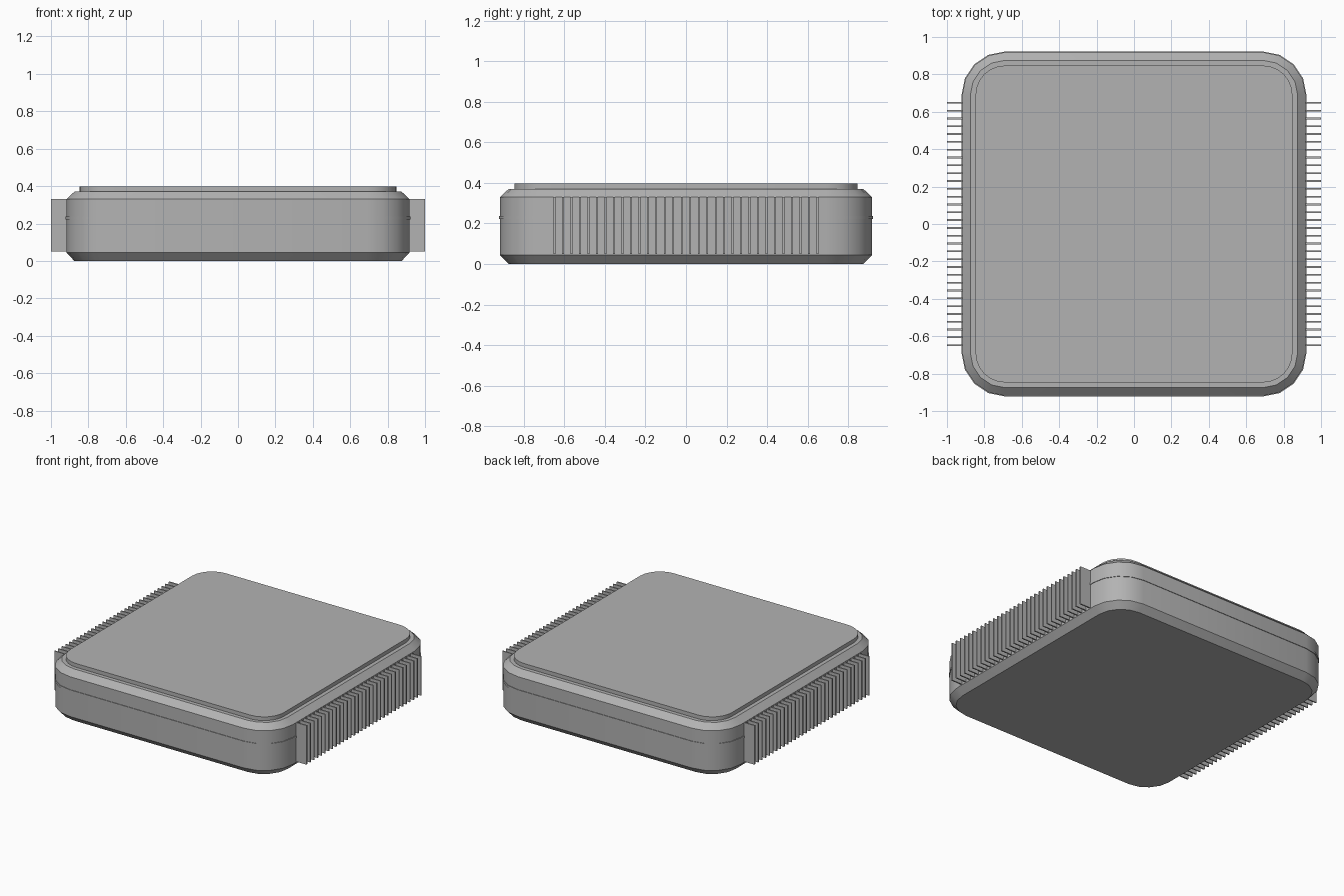
import bpy
import bmesh
from math import cos, sin, pi, radians

cube = bpy.data.objects.get("Cube")
if cube:
    bpy.data.objects.remove(cube, do_unlink=True)

# Single metal colour
grey = bpy.data.materials.new("aluminium grey")
grey.use_nodes = True
colour = (0.45, 0.45, 0.45, 1)
grey.diffuse_color = colour
grey.node_tree.nodes["Principled BSDF"].inputs["Base Color"].default_value = colour


def make_object(name, bm):
    bmesh.ops.recalc_face_normals(bm, faces=bm.faces)
    mesh = bpy.data.meshes.new(name)
    bm.to_mesh(mesh)
    bm.free()
    mesh.materials.append(grey)
    obj = bpy.data.objects.new(name, mesh)
    bpy.context.collection.objects.link(obj)
    return obj


def rounded_slab(name, levels, core, steps):
    """Loft rounded squares; levels are (half width, height), core is the corner centre."""
    bm = bmesh.new()
    rings = []
    for half, z in levels:
        ring = []
        for quarter, (sx, sy) in enumerate([(1, 1), (-1, 1), (-1, -1), (1, -1)]):
            for i in range(steps + 1):
                a = (quarter + i / steps) * pi / 2
                r = half - core
                ring.append(bm.verts.new((sx * core + r * cos(a), sy * core + r * sin(a), z)))
        rings.append(ring)
    for low, high in zip(rings, rings[1:]):
        for i in range(len(low)):
            j = (i + 1) % len(low)
            bm.faces.new((low[i], low[j], high[j], high[i]))
    bm.faces.new(rings[0][::-1])
    bm.faces.new(rings[-1])
    obj = make_object(name, bm)
    bpy.ops.object.select_all(action="DESELECT")
    obj.select_set(True)
    bpy.context.view_layer.objects.active = obj
    bpy.ops.object.shade_smooth_by_angle(angle=radians(30))
    return obj


# Chamfered case, raised lid and thin seam around the middle
rounded_slab("case", [(0.875, 0), (0.918, 0.045), (0.918, 0.33), (0.875, 0.37)], 0.69, 4)
rounded_slab("lid", [(0.847, 0.36), (0.847, 0.397)], 0.69, 6)
rounded_slab("seam_band", [(0.922, 0.222), (0.922, 0.238)], 0.69, 4)

# Rows of cooling fins on both sides
FINS = 32
for side, sign in (("left", 1), ("right", -1)):
    bm = bmesh.new()
    for i in range(FINS):
        y = -0.648 + 1.296 * i / (FINS - 1)
        fin = bmesh.ops.create_cube(bm, size=1)["verts"]
        bmesh.ops.scale(bm, vec=(0.1, 0.009, 0.28), verts=fin)
        bmesh.ops.translate(bm, vec=(sign * 0.95, y, 0.19), verts=fin)
    make_object(side + "_cooling_fins", bm)
